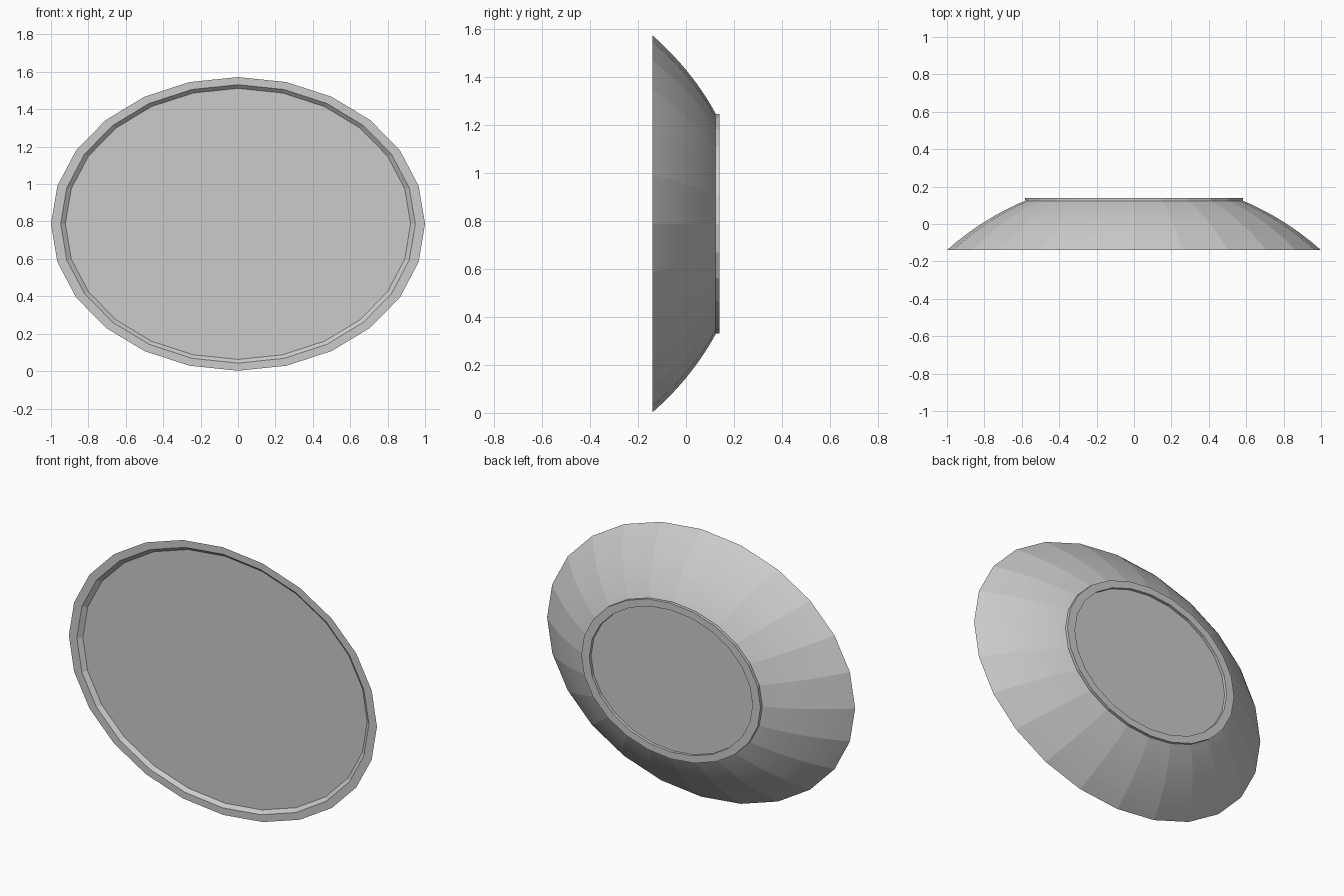
import bpy, bmesh, math

if "Cube" in bpy.data.objects:
    bpy.data.objects.remove(bpy.data.objects["Cube"])

SIDES = 24
HALF_H = 0.785          # vertical half axis; horizontal half axis is 1
MID_Z = 0.787


def oval_lathe(name, profile, cap_start=False, cap_end=False, closed=False):
    """Sweep (radius, y) points around an oval about the y axis."""
    bm = bmesh.new()
    rings = []
    for r, y in profile:
        ring = []
        for i in range(SIDES):
            a = 2 * math.pi * i / SIDES
            ring.append(bm.verts.new((r * math.cos(a), y, MID_Z + r * HALF_H * math.sin(a))))
        rings.append(ring)
    pairs = list(zip(rings, rings[1:]))
    if closed:
        pairs.append((rings[-1], rings[0]))
    for p, q in pairs:
        for i in range(SIDES):
            j = (i + 1) % SIDES
            bm.faces.new((p[i], p[j], q[j], q[i]))
    if cap_start:
        bm.faces.new(rings[0])
    if cap_end:
        bm.faces.new(rings[-1])
    bmesh.ops.recalc_face_normals(bm, faces=bm.faces[:])
    mesh = bpy.data.meshes.new(name)
    bm.to_mesh(mesh)
    bm.free()
    obj = bpy.data.objects.new(name, mesh)
    bpy.context.collection.objects.link(obj)
    return obj


# dish: recessed front panel, bevelled rim, domed back
R = 1.5
a0, a1 = math.asin(1 / R), math.asin(0.585 / R)
STEPS = 14
profile = [(0.923, -0.12), (0.948, -0.14)]
for k in range(STEPS + 1):
    t = a0 + (a1 - a0) * k / STEPS
    profile.append((R * math.sin(t), -0.14 + R * (math.cos(t) - math.cos(a0))))
oval_lathe("dish", profile, cap_start=True, cap_end=True)

# raised ring on the back
oval_lathe("back_ring", [(0.582, 0.118), (0.582, 0.14), (0.53, 0.14), (0.53, 0.118)], closed=True)
